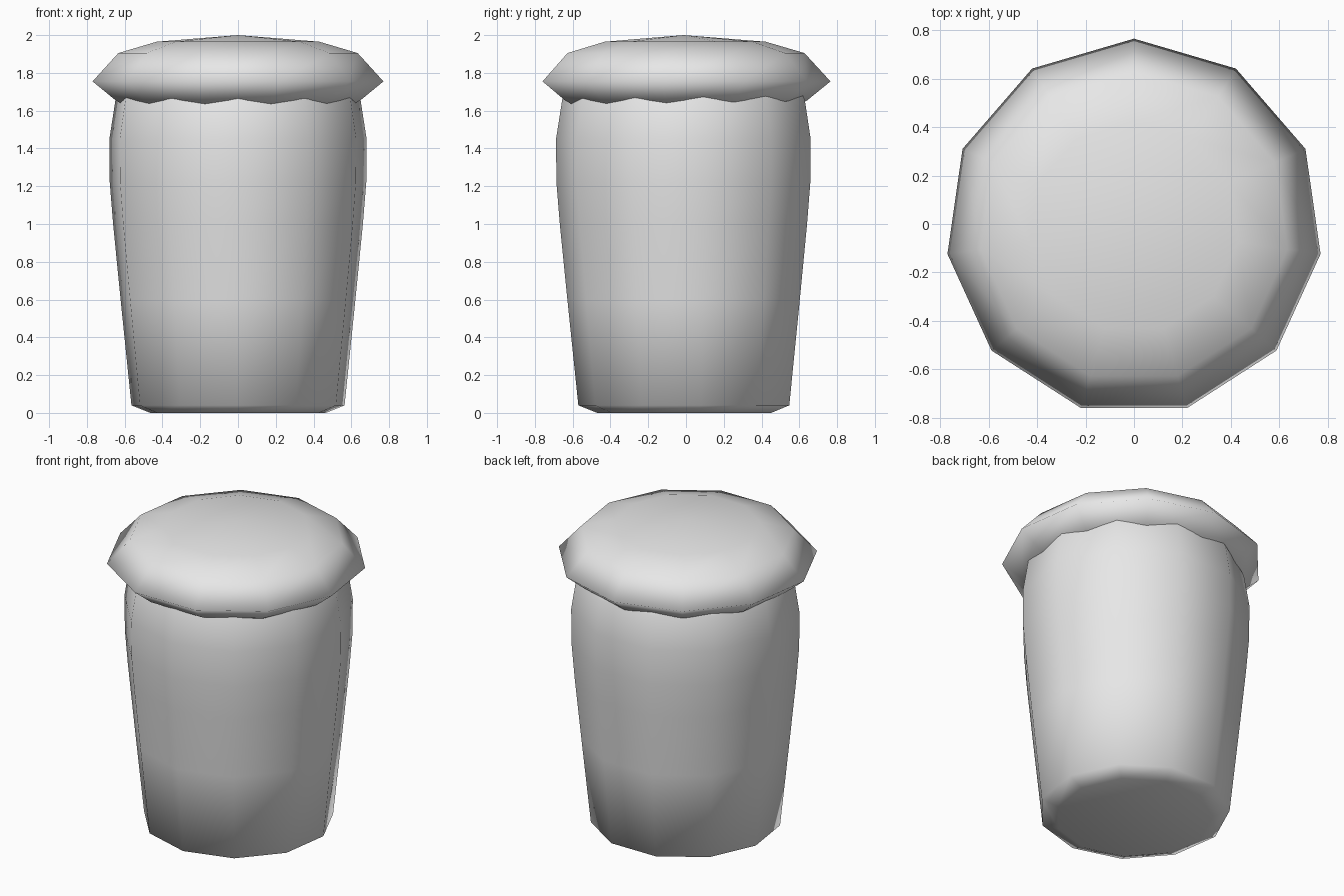
import bpy
import bmesh
from math import sin, cos, tau

if "Cube" in bpy.data.objects:
    bpy.data.objects.remove(bpy.data.objects["Cube"])

SIDES = 11


def make_material(name, color):
    mat = bpy.data.materials.new(name)
    mat.use_nodes = True
    mat.diffuse_color = color
    mat.node_tree.nodes["Principled BSDF"].inputs["Base Color"].default_value = color
    return mat


def lathe(name, profile, start, mat, y=0.0):
    """Turn (radius, height) pairs, bottom to top; zero radius makes a pole."""
    bm = bmesh.new()
    rings = []
    for r, z in profile:
        count = SIDES if r > 0 else 1
        angles = [start + tau * i / SIDES for i in range(count)]
        rings.append([bm.verts.new((r * cos(a), y + r * sin(a), z)) for a in angles])
    for low, high in zip(rings, rings[1:]):
        for i in range(SIDES):
            j = (i + 1) % SIDES
            if len(low) == 1:
                bm.faces.new((low[0], high[j], high[i]))
            elif len(high) == 1:
                bm.faces.new((low[i], low[j], high[0]))
            else:
                bm.faces.new((low[i], low[j], high[j], high[i]))
    # Flat caps on open ends
    if len(rings[0]) > 1:
        bm.faces.new(rings[0][::-1])
    if len(rings[-1]) > 1:
        bm.faces.new(rings[-1])
    for face in bm.faces:
        face.smooth = True
    mesh = bpy.data.meshes.new(name)
    bm.to_mesh(mesh)
    bm.free()
    mesh.materials.append(mat)
    obj = bpy.data.objects.new(name, mesh)
    bpy.context.collection.objects.link(obj)
    return obj


grey = make_material("plain grey", (0.8, 0.8, 0.8, 1))

# Tapered container with a corner at the front
body_profile = [(0.47, 0), (0.57, 0.04), (0.628, 0.6), (0.668, 1.0),
                (0.686, 1.22), (0.688, 1.45), (0.655, 1.66), (0.6, 1.76)]
lathe("container_body", body_profile, -tau / 4, grey)

# Overhanging domed lid with a flat side at the front
lid_profile = [(0.6, 1.625), (0.655, 1.655), (0.778, 1.755),
               (0.64, 1.905), (0.435, 1.965), (0, 2.0)]
lathe("lid", lid_profile, tau / 4, grey, y=-0.013)
